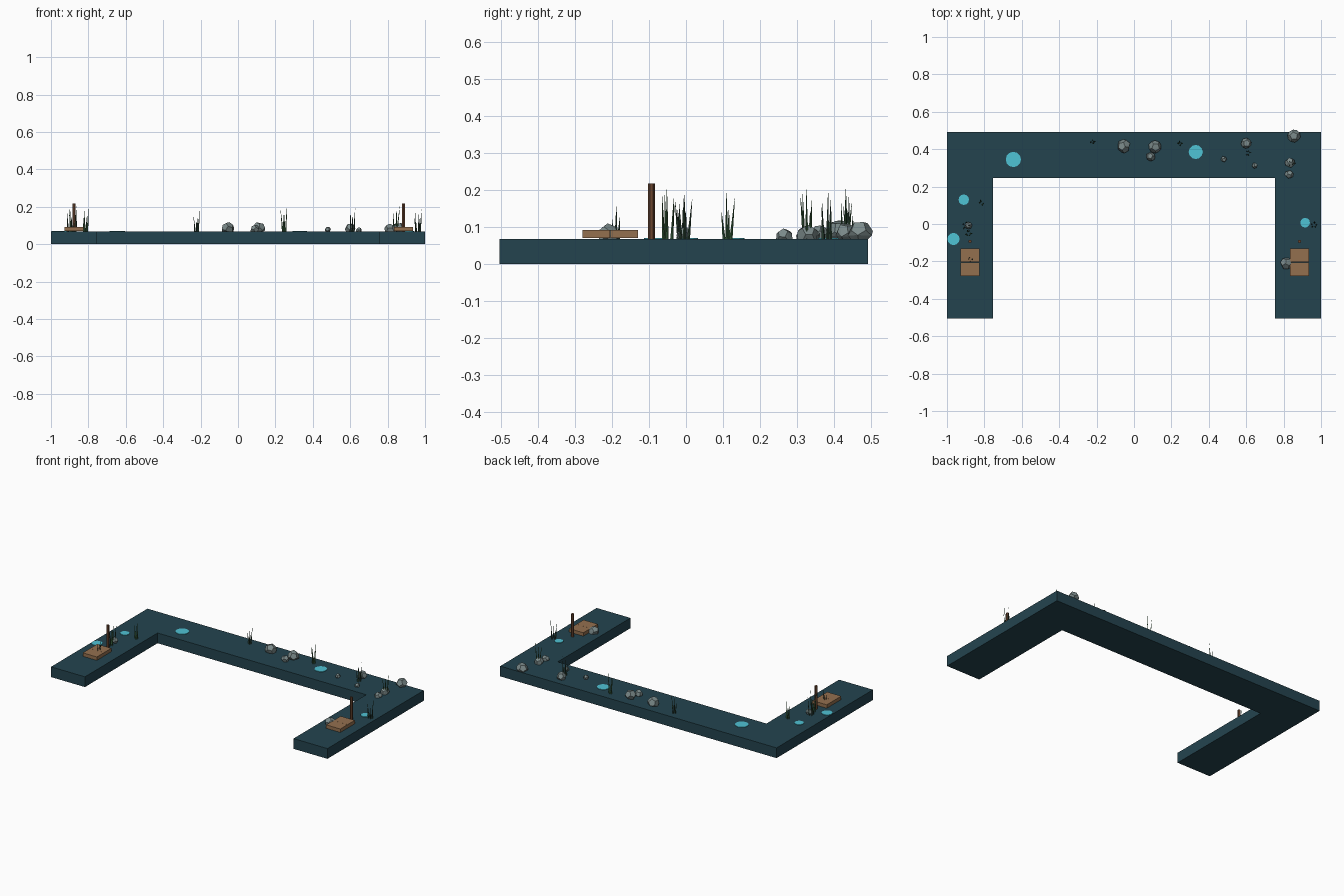
import bpy, bmesh, math, random
from mathutils import Vector, Matrix

if "Cube" in bpy.data.objects:
    bpy.data.objects.remove(bpy.data.objects["Cube"])

random.seed(4)
TOP = 0.067  # top of the bank


def material(name, hexcode):
    m = bpy.data.materials.new(name)
    c = [int(hexcode[i:i + 2], 16) / 255 for i in (0, 2, 4)]
    m.diffuse_color = [((v + 0.055) / 1.055) ** 2.4 if v > 0.04 else v / 12.92 for v in c] + [1]
    m.use_nodes = True
    m.node_tree.nodes["Principled BSDF"].inputs["Base Color"].default_value = m.diffuse_color
    return m


TEAL = material("dark_teal", "24444f")
WATER = material("water_blue", "4fc3d5")
WOOD = material("deck_wood", "94704f")
POST = material("post_wood", "6b4630")
STONE = material("grey_stone", "7b8a8a")
GREEN = material("reed_green", "3f6b45")
DARK = material("reed_dark_green", "34503f")


def finish(name, bm, mat):
    bmesh.ops.recalc_face_normals(bm, faces=bm.faces)
    me = bpy.data.meshes.new(name)
    bm.to_mesh(me)
    bm.free()
    me.materials.append(mat)
    ob = bpy.data.objects.new(name, me)
    bpy.context.collection.objects.link(ob)
    return ob


def prism(name, sides, r, x, y, z0, z1, mat):
    bm = bmesh.new()
    bmesh.ops.create_cone(bm, cap_ends=True, segments=sides, radius1=r, radius2=r, depth=z1 - z0,
                          matrix=Matrix.Translation((x, y, (z0 + z1) / 2)))
    return finish(name, bm, mat)


# U-shaped base
bm = bmesh.new()
outline = [(-1, -.504), (-.755, -.504), (-.755, .247), (.755, .247),
           (.755, -.504), (1, -.504), (1, .492), (-1, .492)]
face = bm.faces.new([bm.verts.new((x, y, 0)) for x, y in outline])
ext = bmesh.ops.extrude_face_region(bm, geom=[face])
for v in ext["geom"]:
    if isinstance(v, bmesh.types.BMVert):
        v.co.z = TOP
finish("u_shaped_base", bm, TEAL)

# Water pools: thin discs
for i, (x, y, r) in enumerate([(-.645, .345, .041), (-.91, .13, .028), (-.965, -.08, .033),
                               (.33, .385, .038), (.915, .007, .026)]):
    prism(f"pool_{i}", 12, r, x, y, TOP - .002, TOP + .003, WATER)

# Decks of two planks, each with a mooring post
for side, x in (("left", -.877), ("right", .885)):
    for i, y in enumerate((-.242, -.167)):
        bm = bmesh.new()
        bmesh.ops.create_cube(bm, size=1, matrix=Matrix.Translation((x, y, .0808))
                              @ Matrix.Diagonal((.102, .0745, .0225, 1)))
        finish(f"{side}_deck_plank_{i}", bm, WOOD)
    prism(f"{side}_mooring_post", 6, .009, x, -.093, TOP - .003, .217, POST)


# Rocks: randomly turned dodecahedra flattened onto the base
def rock(name, x, y, r, height):
    g = (1 + math.sqrt(5)) / 2
    pts = [(a, b, c) for a in (-1, 1) for b in (-1, 1) for c in (-1, 1)]
    for a in (-1, 1):
        for b in (-1, 1):
            pts += [(0, a / g, b * g), (a / g, b * g, 0), (b * g, 0, a / g)]
    turn = Matrix.Rotation(random.uniform(0, 6), 3, 'Z') @ Matrix.Rotation(random.uniform(0, 6), 3, 'X')
    bm = bmesh.new()
    for p in pts:
        v = turn @ Vector(p).normalized() * r * random.uniform(.92, 1.06)
        z = max(TOP - .002, TOP + height - r + v.z)
        bm.verts.new((x + v.x, y + v.y, z))
    hull = bmesh.ops.convex_hull(bm, input=bm.verts)
    junk = {v for v in hull["geom_interior"] + hull["geom_unused"] if isinstance(v, bmesh.types.BMVert)}
    bmesh.ops.delete(bm, geom=list(junk), context='VERTS')
    finish(name, bm, STONE)


for i, spec in enumerate([(-.055, .415, .037, .054), (.113, .412, .035, .053), (.09, .36, .025, .038),
                          (.48, .347, .016, .027), (.60, .432, .03, .045), (.645, .312, .016, .023),
                          (.855, .47, .035, .051), (.835, .328, .028, .04), (.83, .265, .024, .031),
                          (.815, -.21, .033, .043), (-.885, -.008, .02, .034)]):
    rock(f"rock_{i}", *spec)


# Reed clumps: thin, slightly leaning cones
def reeds(name, x, y, height, blades, spread, mat):
    bm = bmesh.new()
    for i in range(blades):
        a = 2 * math.pi * i / blades + random.uniform(-.4, .4)
        h = height * (1 if i == 0 else random.uniform(.55, .92))
        lean = Matrix.Rotation(random.uniform(.02, .12), 4, Vector((-math.sin(a), math.cos(a), 0)))
        root = Matrix.Translation((x + spread * math.cos(a), y + spread * math.sin(a), TOP))
        bmesh.ops.create_cone(bm, cap_ends=True, segments=4, radius1=.0042, radius2=.0004, depth=h,
                              matrix=root @ lean @ Matrix.Translation((0, 0, h / 2)))
    finish(name, bm, mat)


for i, (x, y, h, n, s) in enumerate([
        (-.222, .44, .115, 4, .008), (.247, .43, .135, 4, .008), (.61, .38, .125, 5, .01),
        (.84, .327, .135, 5, .01), (.962, -.005, .12, 5, .012), (-.885, -.05, .135, 6, .012),
        (-.90, -.008, .11, 5, .014), (-.815, .112, .125, 4, .01), (-.875, -.19, .09, 4, .008)]):
    reeds(f"reed_clump_{i}", x, y, h, n, s, GREEN if i % 2 else DARK)
